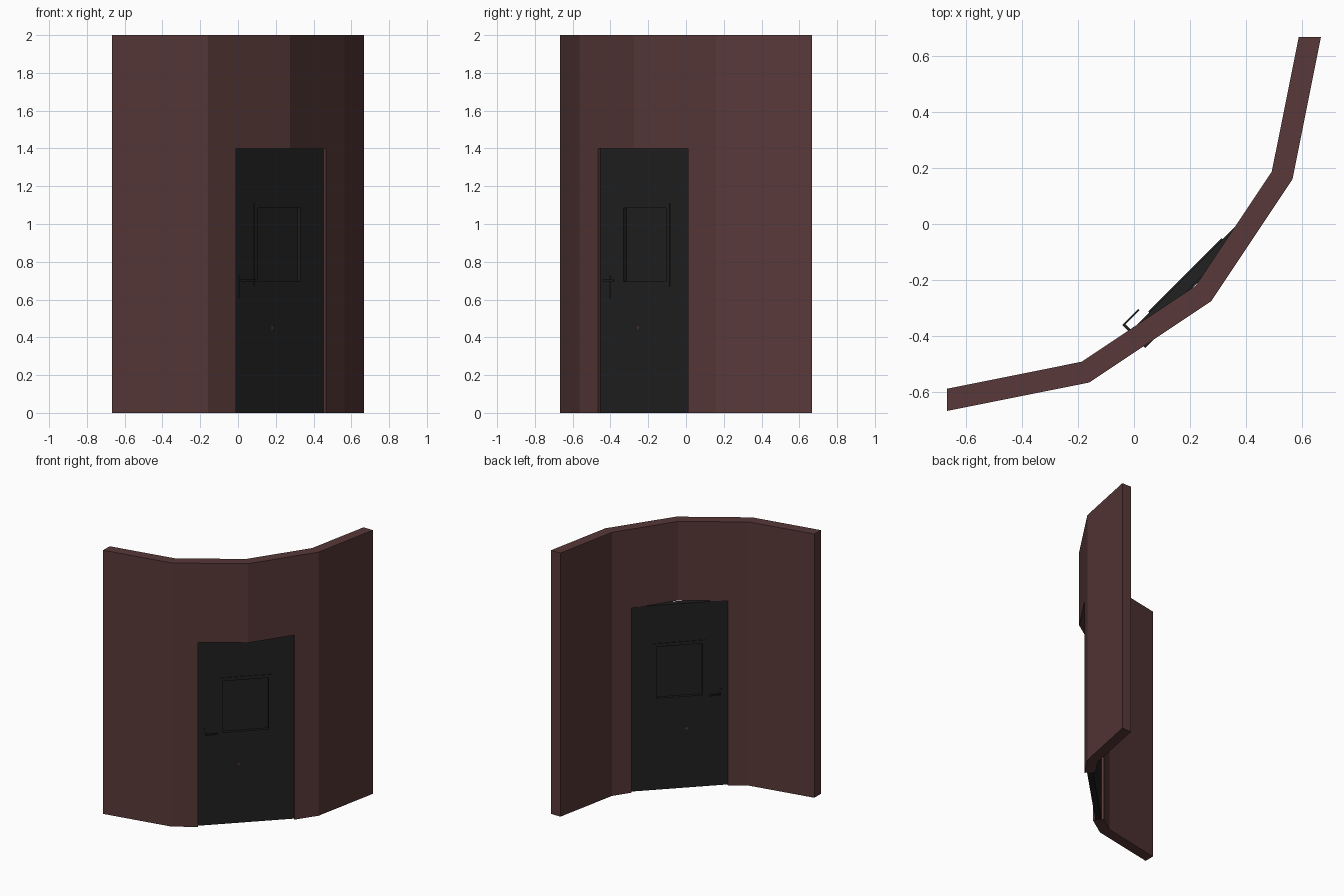
import bpy, bmesh, math
from mathutils import Matrix, Vector

if "Cube" in bpy.data.objects:
    bpy.data.objects.remove(bpy.data.objects["Cube"])


def material(name, rgb):
    m = bpy.data.materials.new(name)
    m.diffuse_color = (*rgb, 1)
    m.use_nodes = True
    m.node_tree.nodes["Principled BSDF"].inputs["Base Color"].default_value = m.diffuse_color
    return m


brown = material("dark_red_brown", (0.098, 0.040, 0.040))
black = material("charcoal", (0.0150, 0.0150, 0.0150))

# Door frame of reference: s along the door, n outwards, z up
R = math.sqrt(0.5)
DOOR = Matrix(((R, R, 0, 0), (R, -R, 0, 0), (0, 0, 1, 0), (0, 0, 0, 1)))
MID = 0.2825          # n of the door's centre plane


def finish(name, bm, mat):
    bmesh.ops.recalc_face_normals(bm, faces=bm.faces)
    me = bpy.data.meshes.new(name)
    bm.to_mesh(me)
    bm.free()
    me.materials.append(mat)
    ob = bpy.data.objects.new(name, me)
    bpy.context.collection.objects.link(ob)
    return ob


def add_box(bm, s, n, z):
    """Box from (min, max) ranges in door coordinates."""
    c = [(a + b) / 2 for a, b in (s, n, z)]
    d = [b - a for a, b in (s, n, z)]
    bmesh.ops.create_cube(bm, size=1, matrix=DOOR @ Matrix.Translation(c) @ Matrix.Diagonal((*d, 1)))


def boxes(name, ranges, mat):
    bm = bmesh.new()
    for r in ranges:
        add_box(bm, *r)
    return finish(name, bm, mat)


def cut(target, cutter):
    mod = target.modifiers.new("cut", 'BOOLEAN')
    mod.operation, mod.solver, mod.object = 'DIFFERENCE', 'EXACT', cutter
    bpy.context.view_layer.objects.active = target
    bpy.ops.object.modifier_apply(modifier=mod.name)
    bpy.data.objects.remove(cutter)


# Faceted curved wall: half profile mirrored over the diagonal, extruded up
outer = [(-0.666, -0.666), (-0.16, -0.565), (0.275, -0.275)]
inner = [(-0.666, -0.587), (-0.187, -0.491), (0.22, -0.22)]
flip = lambda pts: [(-y, -x) for x, y in reversed(pts[:-1])]
profile = outer + flip(outer) + list(reversed(inner + flip(inner)))
bm = bmesh.new()
base = bm.faces.new([bm.verts.new((x, y, 0)) for x, y in profile])
up = bmesh.ops.extrude_face_region(bm, geom=[base])
bmesh.ops.translate(bm, vec=(0, 0, 2), verts=[v for v in up["geom"] if isinstance(v, bmesh.types.BMVert)])
wall = finish("curved_wall", bm, brown)
cut(wall, boxes("doorway_cutter", [((-0.336, 0.336), (0.1, 0.6), (-0.2, 1.4))], brown))

# Door leaf with a window opening
door = boxes("door_leaf", [((-0.335, 0.335), (MID - 0.021, MID + 0.021), (0.0, 1.399))], black)
cut(door, boxes("window_cutter", [((-0.16, 0.16), (0.1, 0.5), (0.695, 1.085))], black))
boxes("window_pane", [((-0.161, 0.161), (MID - 0.004, MID + 0.004), (0.694, 1.086))], black)

for side, label in ((1, "front"), (-1, "back")):
    def depth(a, b):
        return tuple(sorted((MID + side * a, MID + side * b)))

    # Window trim
    d = depth(0.0205, 0.026)
    boxes(label + "_window_trim", [
        ((-0.184, -0.16), d, (0.67, 1.11)), ((0.16, 0.184), d, (0.67, 1.11)),
        ((-0.16, 0.16), d, (0.67, 0.695)), ((-0.16, 0.16), d, (1.085, 1.11))], black)

    # Handle: backing plate, neck and lever
    boxes(label + "_handle", [
        ((-0.297, -0.261), depth(0.0205, 0.025), (0.605, 0.73)),
        ((-0.284, -0.274), depth(0.0245, 0.051), (0.695, 0.706)),
        ((-0.284, -0.204), depth(0.051, 0.058), (0.695, 0.706))], black)

    # Small stud low on the door
    bm = bmesh.new()
    pos = Matrix.Translation((-0.05, MID + side * 0.0215, 0.45)) @ Matrix.Rotation(math.pi / 2, 4, 'X')
    bmesh.ops.create_cone(bm, cap_ends=True, segments=8, radius1=0.01, radius2=0.01,
                          depth=0.003, matrix=DOOR @ pos)
    finish(label + "_stud", bm, brown)
